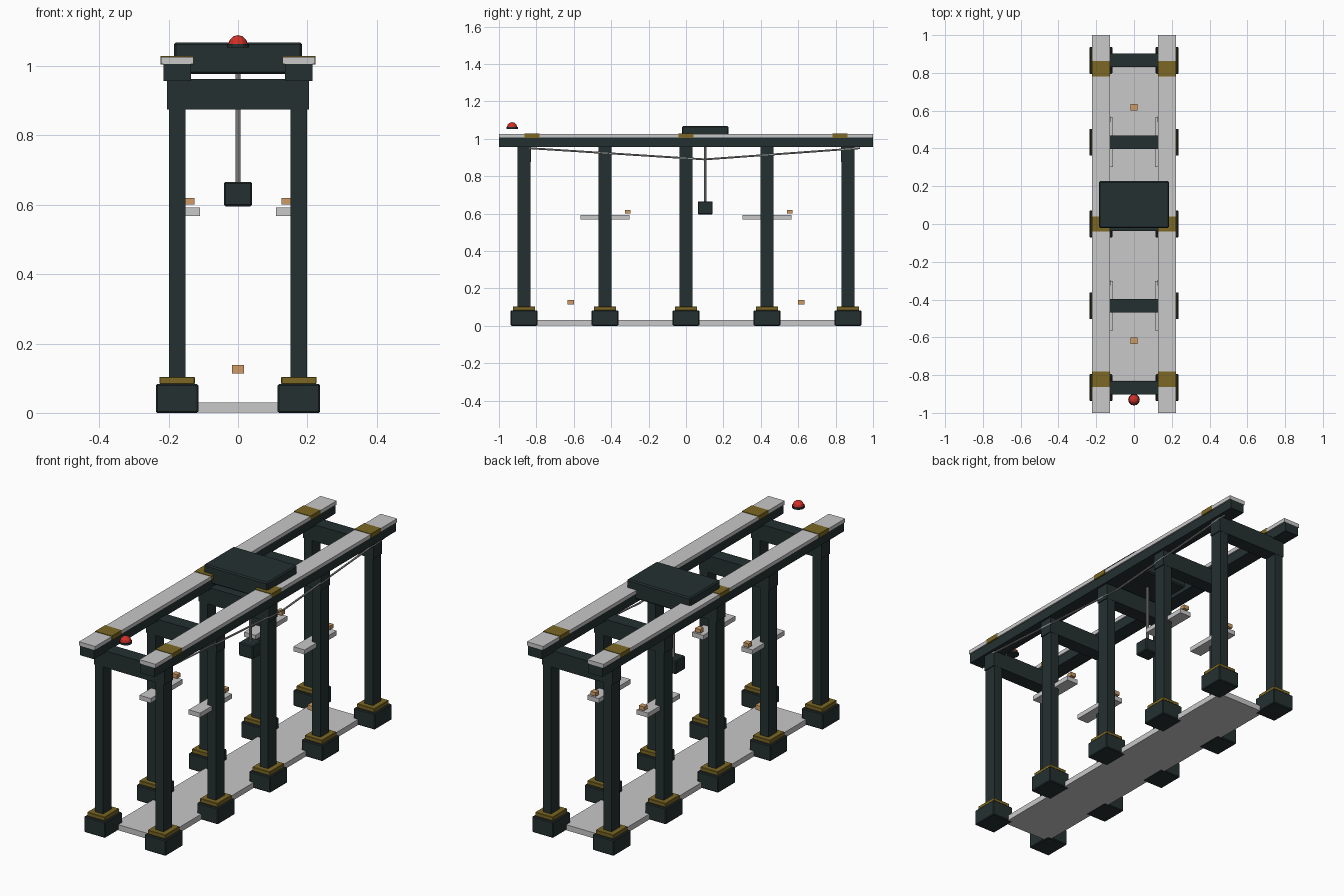
import bpy, bmesh, math
from mathutils import Vector

if "Cube" in bpy.data.objects:
    bpy.data.objects.remove(bpy.data.objects["Cube"])


def material(name, rgb):
    m = bpy.data.materials.new(name)
    m.diffuse_color = (*rgb, 1)
    m.use_nodes = True
    m.node_tree.nodes["Principled BSDF"].inputs["Base Color"].default_value = m.diffuse_color
    return m


DARK = material("dark_steel", (0.018, 0.030, 0.030))
LIGHT = material("light_concrete", (0.58, 0.58, 0.58))
BRASS = material("brass_yellow", (0.20, 0.135, 0.017))
ORANGE = material("amber", (0.62, 0.33, 0.13))
RED = material("beacon_red", (0.65, 0.03, 0.02))
GREY = material("cable_grey", (0.33, 0.33, 0.32))


def finish(name, bm, mat):
    me = bpy.data.meshes.new(name)
    bm.to_mesh(me)
    bm.free()
    me.materials.append(mat)
    ob = bpy.data.objects.new(name, me)
    bpy.context.collection.objects.link(ob)
    return ob


def box(name, x, y, z, mat, bevel=0.0):
    """Box from (min, max) ranges on each axis."""
    bm = bmesh.new()
    bmesh.ops.create_cube(bm, size=1)
    for v in bm.verts:
        v.co = [r[0] if c < 0 else r[1] for c, r in zip(v.co, (x, y, z))]
    if bevel:
        bmesh.ops.bevel(bm, geom=bm.edges[:], offset=bevel, segments=1, affect='EDGES')
    return finish(name, bm, mat)


def around(c, h):
    return (c - h, c + h)


def rod(name, a, b, r, mat, sides=8):
    a, b = Vector(a), Vector(b)
    bm = bmesh.new()
    bmesh.ops.create_cone(bm, cap_ends=True, segments=sides, radius1=r, radius2=r, depth=(b - a).length)
    rot = (b - a).to_track_quat('Z', 'Y')
    for v in bm.verts:
        v.co = rot @ v.co + (a + b) / 2
    return finish(name, bm, mat)


# floor slab
box("floor_slab", (-0.14, 0.14), (-0.828, 0.828), (0.001, 0.03), LIGHT)

# five portal frames
for i in range(-2, 3):
    y = i * 0.433
    for s, side in ((-1, "left"), (1, "right")):
        x = s * 0.1755
        box(f"{side}_foot", around(x, 0.061), around(y, 0.071), (0, 0.083), DARK, 0.004)
        box(f"{side}_collar", around(x, 0.051), around(y, 0.06), (0.083, 0.104), BRASS, 0.002)
        box(f"{side}_column", around(x, 0.024), around(y, 0.035), (0.1, 0.96), DARK)
    box("cross_beam", (-0.204, 0.204), around(y, 0.036), (0.875, 0.963), DARK)

for s, side in ((-1, "left"), (1, "right")):
    # runway rail, cap and brass clamps
    x = s * 0.175
    box(f"{side}_rail", around(x, 0.04), (-1, 1), (0.957, 1.006), DARK)
    box(f"{side}_rail_cap", around(x, 0.047), (-1, 1), (1.006, 1.026), LIGHT)
    for y in (-0.823, 0, 0.823):
        box(f"{side}_rail_clamp", around(x, 0.048), around(y, 0.041), (1.005, 1.029), BRASS)
    # shelves with small lamps
    for y in (-0.433, 0.433):
        box(f"{side}_shelf", around(s * 0.143, 0.033), around(y, 0.132), (0.568, 0.592), LIGHT)
        box(f"{side}_shelf_lamp", around(s * 0.14, 0.015), around(y + 0.122, 0.014), (0.6, 0.62), ORANGE)

# lamps floating above the floor
for y in (-0.617, 0.617):
    box("floor_lamp", (-0.018, 0.018), around(y, 0.017), (0.114, 0.138), ORANGE)

# trolley, hoist rod and hanging weight
box("trolley", (-0.185, 0.185), (-0.021, 0.227), (0.977, 1.068), DARK, 0.006)
rod("hoist_rod", (0, 0.103, 0.65), (0, 0.103, 0.98), 0.0075, GREY)
box("hanging_weight", around(0, 0.041), around(0.103, 0.04), (0.595, 0.666), DARK, 0.005)

# sagging supply cable along the right side
pts = [(0.2, -0.84, 0.95), (0.2, 0.1, 0.89), (0.2, 0.93, 0.95)]
for a, b in zip(pts, pts[1:]):
    rod("supply_cable", a, b, 0.005, GREY, 6)

# beacon: dark base and red dome
rod("beacon_base", (0, -0.93, 1.053), (0, -0.93, 1.063), 0.031, DARK, 12)
bm = bmesh.new()
bmesh.ops.create_uvsphere(bm, u_segments=12, v_segments=6, radius=0.028)
bmesh.ops.bisect_plane(bm, geom=bm.verts[:] + bm.edges[:] + bm.faces[:], plane_co=(0, 0, 0),
                       plane_no=(0, 0, 1), clear_inner=True)
bmesh.ops.translate(bm, verts=bm.verts[:], vec=(0, -0.93, 1.061))
finish("beacon_dome", bm, RED)
